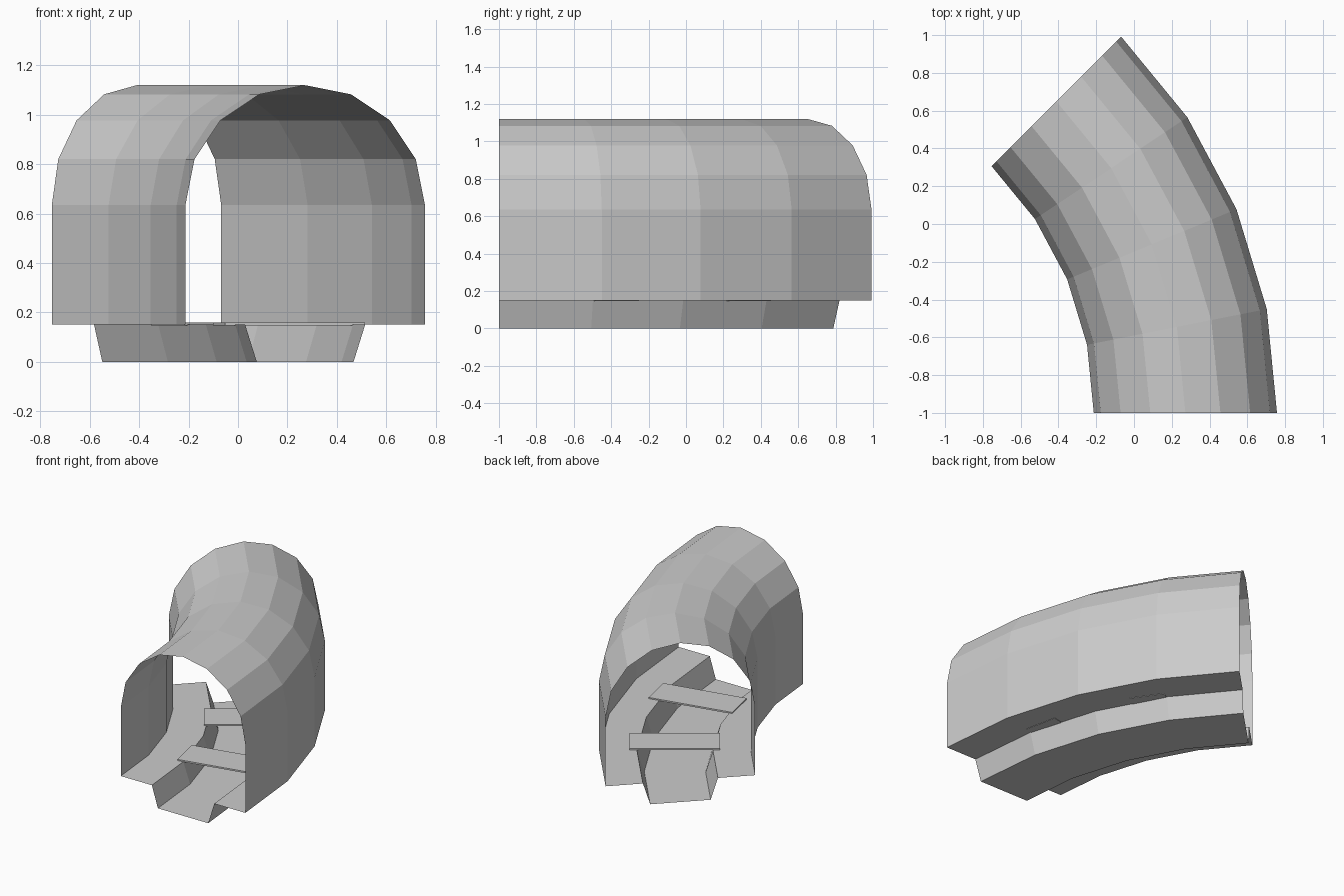
import bpy, bmesh
from math import sin, cos, radians, pi

if "Cube" in bpy.data.objects:
    bpy.data.objects.remove(bpy.data.objects["Cube"])

CX, CY, R = -2.06, -1.0, 2.332   # centre of the bend and centreline radius
HALF, SPRING, FLOOR = 0.485, 0.635, 0.15
RINGS, BEND = 5, 45


def add_object(name, bm):
    mesh = bpy.data.meshes.new(name)
    bm.to_mesh(mesh)
    bm.free()
    obj = bpy.data.objects.new(name, mesh)
    bpy.context.collection.objects.link(obj)
    return obj


def sweep(name, profile):
    """Sweep an open (offset, height) profile around the bend."""
    bm = bmesh.new()
    rings = []
    for i in range(RINGS):
        a = radians(BEND * i / (RINGS - 1))
        rings.append([bm.verts.new((CX + (R + o) * cos(a), CY + (R + o) * sin(a), z))
                      for o, z in profile])
    for r0, r1 in zip(rings, rings[1:]):
        for j in range(len(profile) - 1):
            bm.faces.new((r0[j], r1[j], r1[j + 1], r0[j + 1]))
    return add_object(name, bm)


def plank(name, x, y, angle):
    bm = bmesh.new()
    bmesh.ops.create_cube(bm, size=1)
    obj = add_object(name, bm)
    obj.scale = (0.58, 0.235, 0.011)
    obj.location = (x, y, 0.153)
    obj.rotation_euler.z = radians(angle)


# Arched walls and roof: thin open-ended shell
arch = [(HALF * cos(pi * k / 8), SPRING + HALF * sin(pi * k / 8)) for k in range(9)]
sweep("tunnel_arch", [(HALF, FLOOR)] + arch + [(-HALF, FLOOR)])

# Floor ledges with the sunken channel
sweep("floor_channel", [(-HALF, FLOOR), (-0.243, FLOOR), (-0.196, 0),
                        (0.196, 0), (0.243, FLOOR), (HALF, FLOOR)])

# Planks laid across the channel
plank("front_plank", 0.207, -0.426, 12)
plank("back_plank", -0.047, 0.192, 35)
